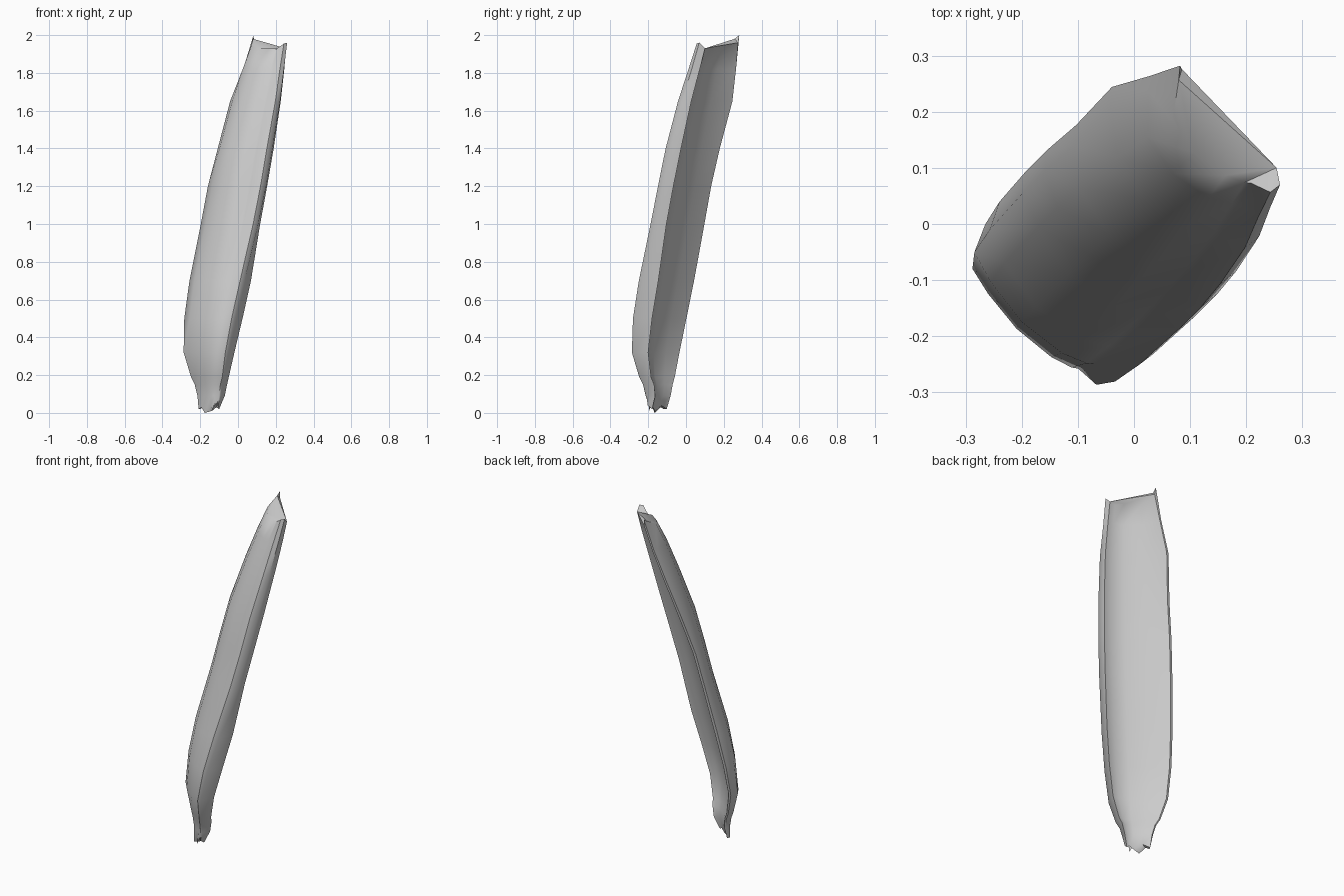
import bpy, bmesh, math

if "Cube" in bpy.data.objects:
    bpy.data.objects.remove(bpy.data.objects["Cube"])

# Cross-section of the stalk: across the width (u), from front bulge 0 to back lip 1 (f)
# The first nine points are the front and side wall, the rest the rolled lip and back
SECTION = [(-1.04, .5), (-.92, .32), (-.6, .13), (-.1, 0), (.4, .13), (.64, .33), (.7, .34),
           (.97, .48), (.99, .72), (.8, 1), (.62, .76), (.25, .6), (-.4, .53), (-.99, .58)]
FRONT = range(1, 9)
CREASE = 6

# Rings up the leaning stalk: height, half width, front depth, back lip depth
RINGS = [(.03, .07, -.235, -.195), (.09, .082, -.24, -.165), (.15, .098, -.248, -.16),
         (.19, .12, -.256, -.165), (.32, .16, -.28, -.155), (.5, .18, -.265, -.11),
         (.7, .19, -.228, -.055), (1.0, .195, -.145, .01), (1.2, .195, -.097, .062),
         (1.4, .19, -.045, .115), (1.65, .175, .045, .18), (1.82, .152, .112, .225),
         (1.95, .136, .17, .255)]

# Torn height offsets around the two ends
TOP = [.05, .03, -.01, -.02, -.02, -.03, -.02, .005, .01, -.02, -.03, -.02, -.03, .01]
FOOT = [.01, -.01, .0, -.03, .01, -.02, .01, .03, .01, -.01, .0, -.02, .01, -.01]


def ring_points(i):
    z, hw, front, lip = RINGS[i]
    curl = max(0, min(1, (z - 1.2) / .75))      # left rim curls back near the top
    flat = max(0, min(1, (1.1 - z) / .7))       # front face flattens low down
    shoulder = .02 * max(0, 1 - abs(z - 1.67) / .27)
    pts = []
    for k, (u, f) in enumerate(SECTION):
        if k in FRONT:
            f *= 1 - .5 * flat
        if k == CREASE and not .8 < z < 1.8:
            f += .05                            # groove fades out at both ends
        if u < -.8:
            f += .4 * curl
        dz = TOP[k] if i == len(RINGS) - 1 else FOOT[k] if i == 0 else 0
        n = front + f * (lip - front) + .22 * dz
        a = u * hw - (shoulder if u < -.8 else 0)
        pts.append(((a + n) / math.sqrt(2), (n - a) / math.sqrt(2), z + dz))
    return pts


# Lofted stalk
bm = bmesh.new()
loops = [[bm.verts.new(p) for p in ring_points(i)] for i in range(len(RINGS))]
count = len(SECTION)
for lo, hi in zip(loops, loops[1:]):
    for k in range(count):
        j = (k + 1) % count
        bm.faces.new((lo[k], lo[j], hi[j], hi[k]))

# Ragged end caps
for loop in (loops[0], loops[-1]):
    cap = bm.faces.new(loop)
    bmesh.ops.triangulate(bm, faces=[cap])
bmesh.ops.recalc_face_normals(bm, faces=bm.faces)

mesh = bpy.data.meshes.new("stalk")
bm.to_mesh(mesh)
bm.free()
stalk = bpy.data.objects.new("stalk", mesh)
bpy.context.collection.objects.link(stalk)
bpy.context.view_layer.objects.active = stalk
stalk.select_set(True)
bpy.ops.object.shade_smooth_by_angle(angle=math.radians(50))
